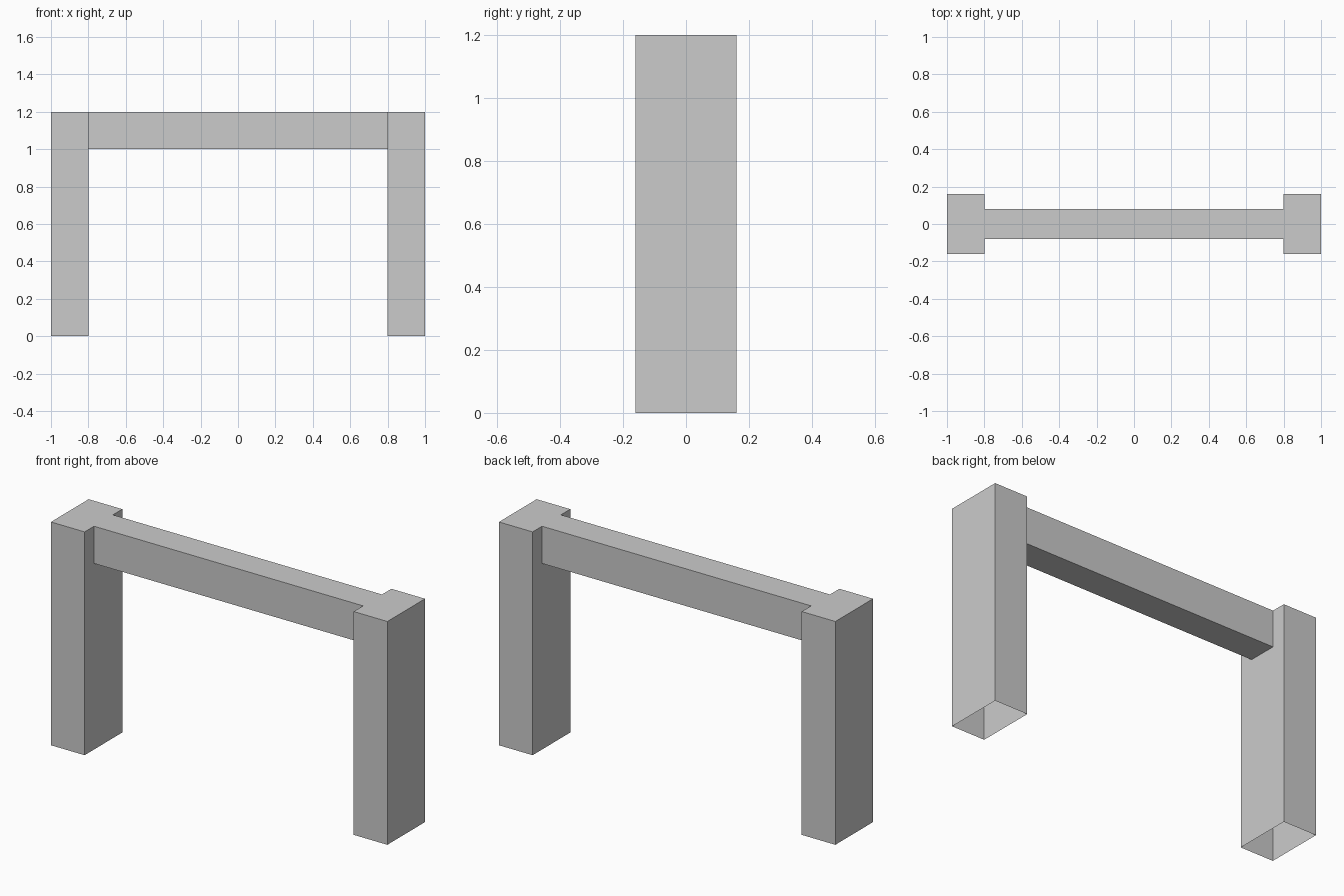
import bpy
import bmesh
from mathutils import Vector

if "Cube" in bpy.data.objects:
    bpy.data.objects.remove(bpy.data.objects["Cube"])


def open_box(name, low, high, open_dirs):
    """Box between two corners, leaving off the faces that point along open_dirs."""
    low, high = Vector(low), Vector(high)
    size, centre = high - low, (low + high) / 2
    bm = bmesh.new()
    bmesh.ops.create_cube(bm, size=1)
    bm.normal_update()
    drop = [f for f in bm.faces if any(f.normal.dot(Vector(d)) > 0.9 for d in open_dirs)]
    bmesh.ops.delete(bm, geom=drop, context='FACES')
    bmesh.ops.scale(bm, vec=size, verts=bm.verts)
    bmesh.ops.translate(bm, vec=centre, verts=bm.verts)
    mesh = bpy.data.meshes.new(name)
    bm.to_mesh(mesh)
    bm.free()
    obj = bpy.data.objects.new(name, mesh)
    bpy.context.collection.objects.link(obj)
    return obj


# Upright posts, hollow and open underneath
for side, x in (("left", -0.9), ("right", 0.9)):
    open_box(f"{side}_post", (x - 0.1, -0.16, 0), (x + 0.1, 0.16, 1.2), [(0, 0, -1)])

# Narrower crossbeam, its ends closed off by the posts
open_box("crossbeam", (-0.8, -0.08, 1.0), (0.8, 0.08, 1.2), [(1, 0, 0), (-1, 0, 0)])
